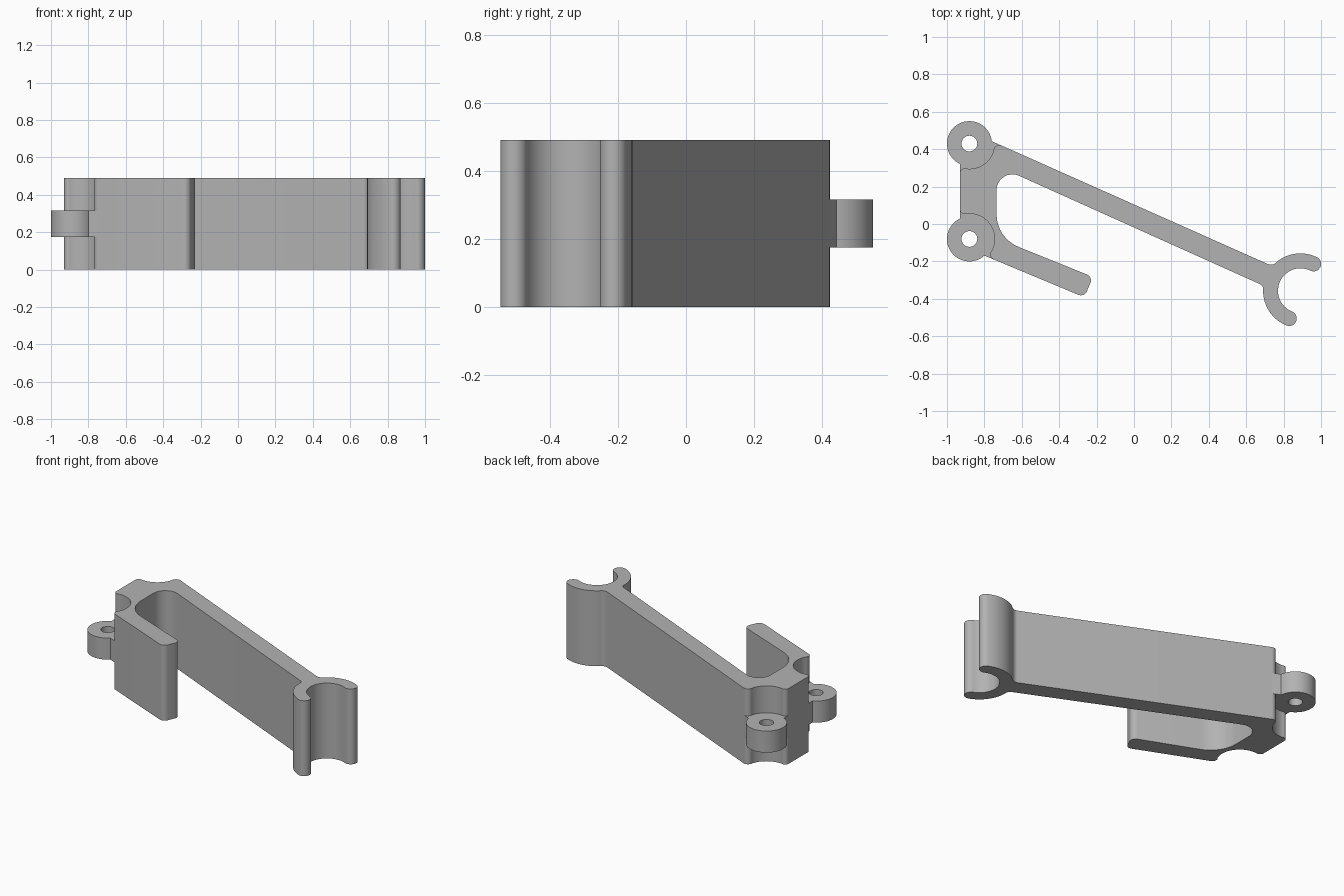
import bpy
import bmesh
from math import cos, sin, radians
from mathutils import Vector

if "Cube" in bpy.data.objects:
    bpy.data.objects.remove(bpy.data.objects["Cube"], do_unlink=True)

# Single grey plastic
grey = bpy.data.materials.new("grey_plastic")
grey.use_nodes = True
grey_value = (0.45, 0.45, 0.45, 1)
grey.diffuse_color = grey_value
grey.node_tree.nodes["Principled BSDF"].inputs["Base Color"].default_value = grey_value


def polar(center, radius, degrees):
    angle = radians(degrees)
    return Vector((center[0] + radius * cos(angle), center[1] + radius * sin(angle)))


def arc(center, radius, start, end):
    """Points along an arc, as outline corners without rounding."""
    steps = max(4, int(abs(end - start) / 6))
    return [(polar(center, radius, start + (end - start) * i / steps), 0)
            for i in range(steps + 1)]


def corner(x, y, radius=0):
    return (Vector((x, y)), radius)


def rounded(outline):
    """Replace every corner that has a radius by a tangent arc."""
    points = []
    for i, (point, radius) in enumerate(outline):
        if radius == 0:
            points.append(point)
            continue
        before = (outline[i - 1][0] - point).normalized()
        after = (outline[(i + 1) % len(outline)][0] - point).normalized()
        half = before.angle(after) / 2
        center = point + (before + after).normalized() * (radius / sin(half))
        reach = radius * cos(half) / sin(half)
        first = point + before * reach - center
        last = point + after * reach - center
        steps = 8
        for k in range(steps + 1):
            blend = k / steps
            sweep = first.angle(last)
            spoke = (first * sin((1 - blend) * sweep) + last * sin(blend * sweep)) / sin(sweep)
            points.append(center + spoke)
    return points


def extrude_profile(name, loops, bottom, top):
    """Solid from flat loops; inner loops become holes."""
    curve = bpy.data.curves.new(name + "_profile", "CURVE")
    curve.dimensions = "2D"
    curve.fill_mode = "BOTH"
    curve.extrude = (top - bottom) / 2
    for loop in loops:
        spline = curve.splines.new("POLY")
        spline.points.add(len(loop) - 1)
        for target, point in zip(spline.points, loop):
            target.co = (point.x, point.y, 0, 1)
        spline.use_cyclic_u = True
    helper = bpy.data.objects.new(name + "_helper", curve)
    bpy.context.collection.objects.link(helper)
    bpy.context.view_layer.update()
    depsgraph = bpy.context.evaluated_depsgraph_get()
    mesh = bpy.data.meshes.new_from_object(helper.evaluated_get(depsgraph))
    bpy.data.objects.remove(helper, do_unlink=True)

    bm = bmesh.new()
    bm.from_mesh(mesh)
    bmesh.ops.remove_doubles(bm, verts=bm.verts, dist=0.0001)
    bmesh.ops.translate(bm, verts=bm.verts, vec=(0, 0, (top + bottom) / 2))
    bmesh.ops.recalc_face_normals(bm, faces=bm.faces)
    bm.to_mesh(mesh)
    bm.free()
    mesh.materials.clear()
    mesh.materials.append(grey)

    part = bpy.data.objects.new(name, mesh)
    bpy.context.collection.objects.link(part)
    bpy.ops.object.select_all(action="DESELECT")
    part.select_set(True)
    bpy.context.view_layer.objects.active = part
    bpy.ops.object.shade_smooth_by_angle(angle=radians(30))
    return part


height = 0.49
wall = -0.93                      # outer face of the back wall
back_hinge = (-0.88, 0.43)
front_hinge = (-0.88, -0.08)
clearance = 0.135
clip = (0.89, -0.357)
clip_outer, clip_inner = 0.2, 0.12
clip_middle, clip_tip = 0.16, 0.04
tip_back, tip_front = 64, 248     # angles of the two clip ends

# Bracket body: back wall, long arm, open clip, slot and short leg
body = [corner(wall, 0.045, 0.025), corner(wall, 0.305, 0.025)]
body += arc(back_hinge, clearance, 264, 342)
body += [corner(-0.745, 0.436, 0.03), corner(0.74, -0.225, 0.04)]
body += arc(clip, clip_outer, 128, tip_back)
body += arc(polar(clip, clip_middle, tip_back), clip_tip, tip_back, tip_back - 180)[1:-1]
body += arc(clip, clip_inner, tip_back, tip_front)
body += arc(polar(clip, clip_middle, tip_front), clip_tip, tip_front + 180, tip_front)[1:-1]
body += arc(clip, clip_outer, tip_front, 183)
body += [corner(0.692, -0.33, 0.03),
         corner(-0.735, 0.312, 0.085), corner(-0.735, -0.075, 0.19),
         corner(-0.219, -0.283, 0.035), corner(-0.266, -0.392, 0.035),
         corner(-0.785, -0.175, 0.03)]
body += arc(front_hinge, clearance, -25, 96)
extrude_profile("bracket_body", [rounded(body)], 0, height)

# Hinge lugs at mid height, each webbed into the body
back_web = [corner(-0.705, 0.418), corner(-0.68, 0.36),
            corner(-0.9, 0.25), corner(wall, 0.268)]
front_web = [corner(-0.744, -0.192), corner(-0.72, -0.15), corner(-0.738, -0.03),
             corner(-0.78, 0.05), corner(-0.9, 0.09), corner(wall, 0.082)]
lugs = (("back_hinge_lug", back_hinge, 245.4, 6, back_web),
        ("front_hinge_lug", front_hinge, 114.6, 312, front_web))
for name, center, start, end, web in lugs:
    outline = rounded(arc(center, 0.12, start, end) + web)
    hole = rounded(arc(center, 0.042, 0, 360)[:-1])
    extrude_profile(name, [outline, hole], 0.175, 0.315)
